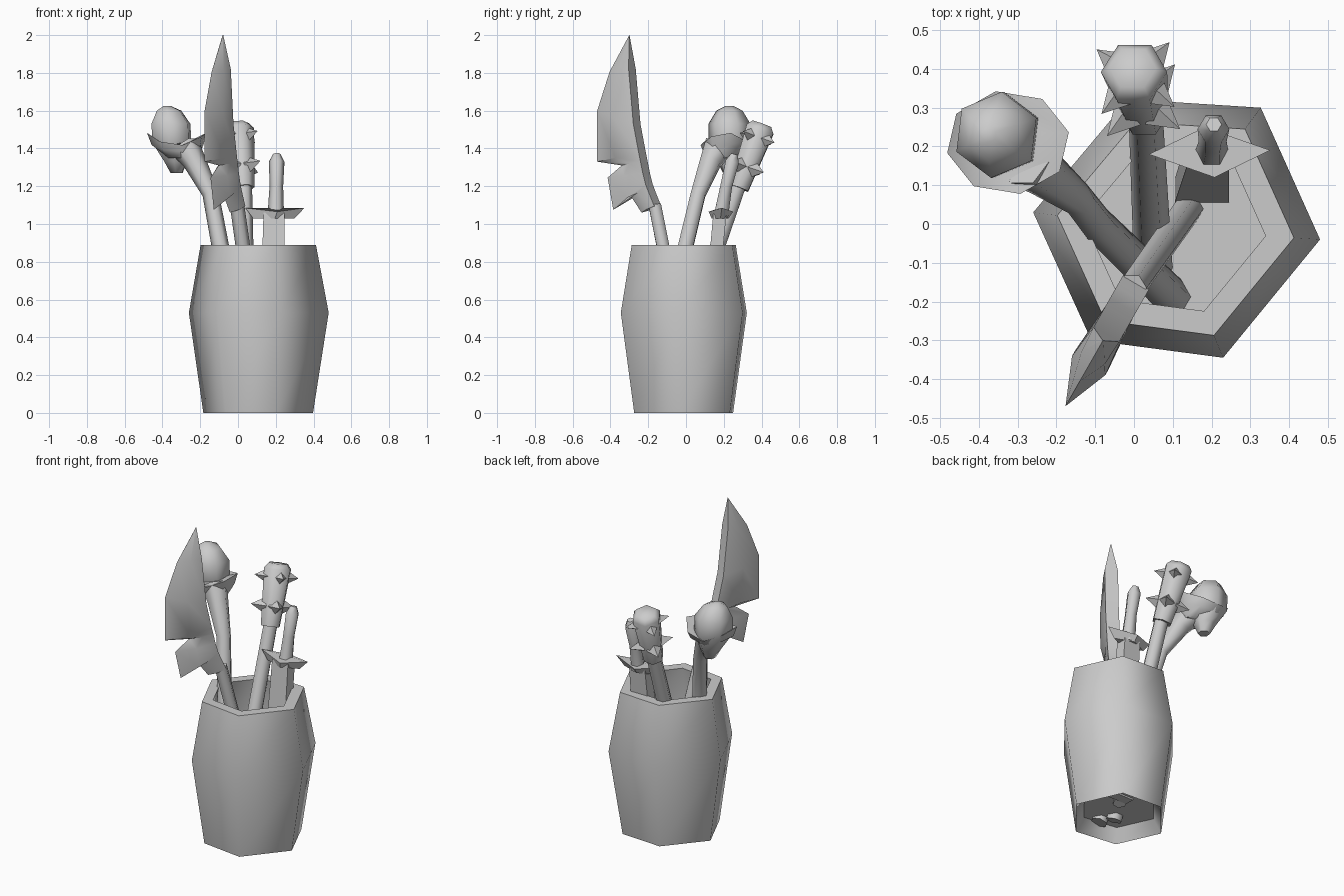
import bpy, bmesh
from math import cos, sin, pi, radians
from mathutils import Vector

cube = bpy.data.objects.get("Cube")
if cube:
    bpy.data.objects.remove(cube, do_unlink=True)

grey = bpy.data.materials.new("plain_grey")
grey.use_nodes = True
grey.diffuse_color = (0.6, 0.6, 0.6, 1)
grey.node_tree.nodes["Principled BSDF"].inputs["Base Color"].default_value = (0.6, 0.6, 0.6, 1)


def finish(name, bm, angle):
    """Turn a bmesh into a shaded object."""
    bmesh.ops.remove_doubles(bm, verts=bm.verts, dist=0.0005)
    bmesh.ops.recalc_face_normals(bm, faces=bm.faces)
    mesh = bpy.data.meshes.new(name)
    bm.to_mesh(mesh)
    bm.free()
    mesh.materials.append(grey)
    obj = bpy.data.objects.new(name, mesh)
    bpy.context.collection.objects.link(obj)
    bpy.ops.object.select_all(action="DESELECT")
    obj.select_set(True)
    bpy.context.view_layer.objects.active = obj
    bpy.ops.object.shade_smooth_by_angle(angle=radians(angle))


def skin(bm, rings, caps=True, loop=False):
    """Join rings of points with quads."""
    vs = [[bm.verts.new(p) for p in ring] for ring in rings]
    pairs = list(zip(vs, vs[1:])) + ([(vs[-1], vs[0])] if loop else [])
    for a, b in pairs:
        for i in range(len(a)):
            j = (i + 1) % len(a)
            bm.faces.new((a[i], a[j], b[j], b[i]))
    if caps:
        bm.faces.new(vs[0])
        bm.faces.new(vs[-1])
    return vs


def loft(name, rings, angle=65):
    bm = bmesh.new()
    skin(bm, rings)
    finish(name, bm, angle)


def tube_rings(path, radii, sides=6):
    """Rings across a bent path."""
    pts = [Vector(p) for p in path]
    rings = []
    for i, (p, r) in enumerate(zip(pts, radii)):
        axis = (pts[min(i + 1, len(pts) - 1)] - pts[max(i - 1, 0)]).normalized()
        u = Vector((0, 1, 0)).cross(axis).normalized()
        v = axis.cross(u)
        turn = [2 * pi * k / sides for k in range(sides)]
        rings.append([p + r * (cos(t) * u + sin(t) * v) for t in turn])
    return rings


def flat_ring(cx, cy, z, rx, ry, sides, phase=0.0, saddle=0.0):
    """Level ring; saddle lifts its two x ends and drops the middle."""
    turn = [phase + 2 * pi * k / sides for k in range(sides)]
    return [(cx + rx * cos(t), cy + ry * sin(t), z + saddle * cos(2 * t)) for t in turn]


# Barrel: hollow six-sided shell with a raised floor
HEX = [(-.26, .03), (-.11, -.3), (.23, -.345), (.48, -.04), (.327, .3), (-.015, .322)]
CENTRE = Vector((.095, -.015))


def hex_ring(scale, z):
    return [(*(CENTRE + (Vector(p) - CENTRE) * scale), z) for p in HEX]


bm = bmesh.new()
profile = [(.64, .08), (.785, 0), (1, .53), (.825, .89), (.635, .89), (.82, .53)]
shell = skin(bm, [hex_ring(s, z) for s, z in profile], caps=False, loop=True)
bm.faces.new(shell[0])
finish("barrel", bm, 72)

# Machete: handle and thick blade with a flat spine and a notched edge
loft("machete_handle", tube_rings([(.14, .04, .07), (-.005, -.165, 1.1)], [.04, .038]))
SPINE_AND_EDGE = [
    ((-.30, 2.0), (-.301, 1.999)),
    ((-.285, 1.82), (-.405, 1.805)),
    ((-.26, 1.53), (-.47, 1.6)),
    ((-.23, 1.37), (-.47, 1.33)),
    ((-.222, 1.33), (-.34, 1.31)),
    ((-.21, 1.27), (-.415, 1.245)),
    ((-.195, 1.21), (-.385, 1.075)),
    ((-.18, 1.17), (-.30, 1.16)),
    ((-.15, 1.095), (-.235, 1.06)),
]
SIDE = Vector((.87, -.5, 0))


def blade_point(y, z, offset):
    return Vector((.57 * (y + .16), y, z)) + SIDE * offset


rings = []
for i, (back, edge) in enumerate(SPINE_AND_EDGE):
    half = .002 if i == 0 else .038
    mid = Vector(back).lerp(Vector(edge), .5)
    belly = half * (1.3 if i in (2, 3) else .9)
    rings.append([blade_point(*back, -half), blade_point(*mid, -belly),
                  blade_point(*edge, 0), blade_point(*mid, belly),
                  blade_point(*back, half)])
loft("machete_blade", rings, 50)

# Stone hammer: crooked shaft flaring into a forked collar around a stone
loft("hammer_shaft", tube_rings(
    [(.1, -.19, .06), (-.095, 0, .89), (-.145, .065, 1.16), (-.23, .13, 1.33), (-.28, .17, 1.41)],
    [.05, .046, .044, .062, .08]))
loft("hammer_collar", [
    flat_ring(-.29, .18, 1.35, .08, .07, 8, .2),
    flat_ring(-.32, .205, 1.4, .14, .115, 8, .2, .02),
    flat_ring(-.325, .21, 1.45, .16, .135, 8, .2, .035),
    flat_ring(-.335, .215, 1.43, .1, .1, 8, .2, .02)], 50)
STONE = [(-.325, 1.27, .035), (-.33, 1.33, .065), (-.35, 1.43, .112),
         (-.355, 1.53, .112), (-.365, 1.6, .07), (-.375, 1.625, .02)]
loft("hammer_stone", [flat_ring(x, .23, z, r, r, 6, .4) for x, z, r in STONE])

# Spiked club: shaft, head and two rows of spikes
loft("club_shaft", tube_rings([(.05, -.12, .06), (.03, .285, 1.22)], [.05, .044]))
base, top = Vector((.028, .28, 1.19)), Vector((0, .392, 1.5))
axis = (top - base).normalized()
loft("club_head", tube_rings([base, top, top + axis * .03], [.06, .086, .06]))
bm = bmesh.new()
for along in (.35, .86):
    for k in range(4):
        t = radians(50) + k * pi / 2
        out = Vector((cos(t), sin(t), 0))
        out = (out - axis * out.dot(axis)).normalized()
        across = axis.cross(out)
        hub = base.lerp(top, along)
        root, tip = hub + out * .05, hub + out * .13
        corners = [bm.verts.new(root + d * .045) for d in (axis, across, -axis, -across)]
        point = bm.verts.new(tip)
        bm.faces.new(corners)
        for i in range(4):
            bm.faces.new((corners[i], corners[(i + 1) % 4], point))
finish("club_spikes", bm, 25)


# Sword stood point down: blade, guard and grip
def box_ring(x, y, z, w, d):
    return [(x - w, y - d, z), (x + w, y - d, z), (x + w, y + d, z), (x - w, y + d, z)]


loft("sword_blade", [box_ring(.175, .085, .07, .07, .03),
                     box_ring(.19, .18, 1.06, .055, .035)], 30)
loft("sword_guard", [
    flat_ring(.19, .18, 1.03, .11, .045, 4, .05),
    flat_ring(.195, .185, 1.075, .157, .065, 4, .08, .01)], 30)
loft("sword_grip", tube_rings(
    [(.2, .185, 1.04), (.203, .213, 1.2), (.205, .245, 1.33), (.206, .257, 1.37)],
    [.044, .036, .041, .02]))
